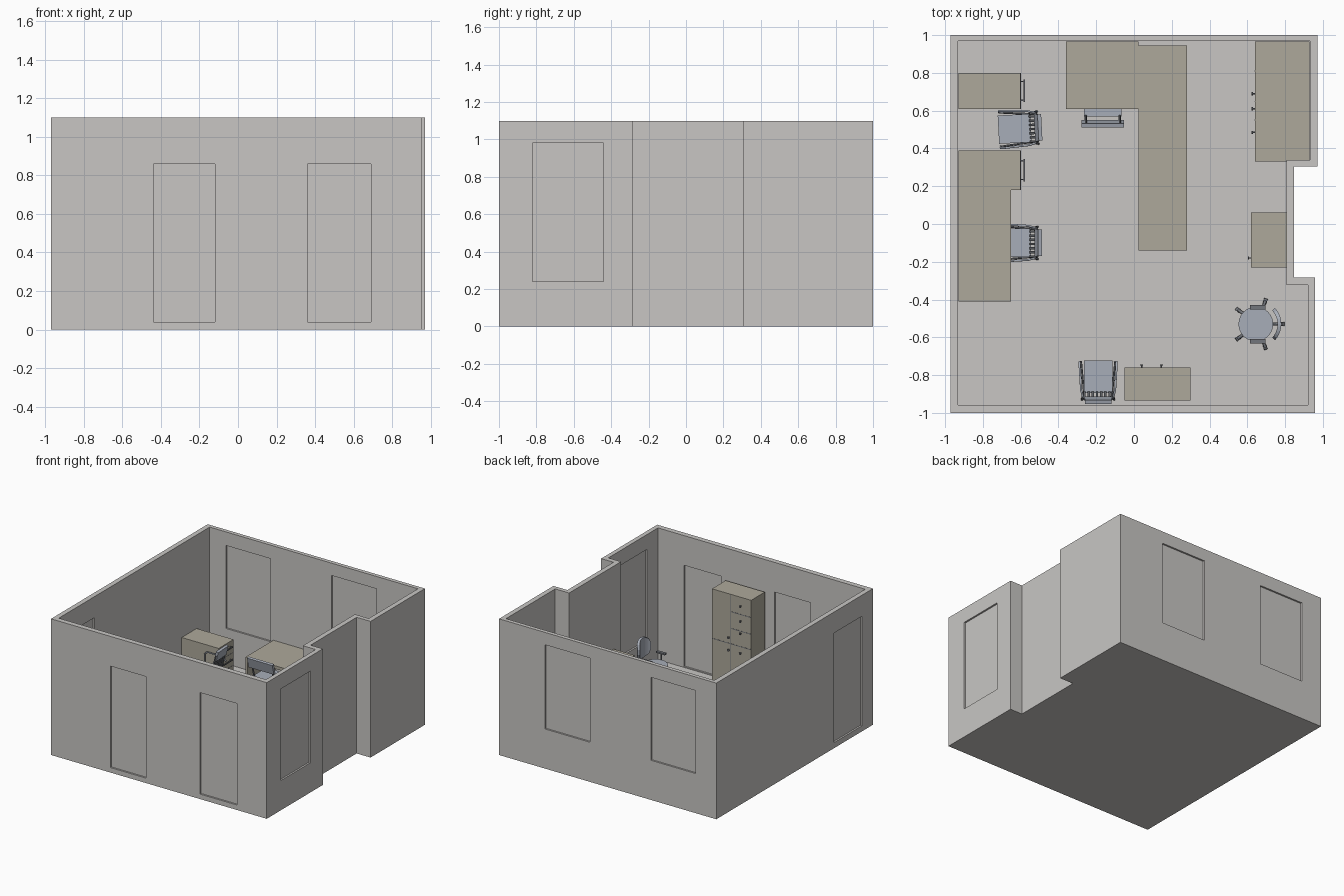
import bpy, bmesh
from math import radians, cos, sin, pi
from mathutils import Matrix, Vector

cube = bpy.data.objects.get("Cube")
if cube:
    bpy.data.objects.remove(cube, do_unlink=True)


def material(name, rgb):
    m = bpy.data.materials.new(name)
    m.use_nodes = True
    m.diffuse_color = (*rgb, 1)
    m.node_tree.nodes["Principled BSDF"].inputs["Base Color"].default_value = (*rgb, 1)
    return m


PLASTER = material("warm grey plaster", (0.58, 0.565, 0.55))
WOOD = material("olive wood", (0.42, 0.395, 0.325))
FABRIC = material("blue grey fabric", (0.39, 0.42, 0.48))
METAL = material("dark metal", (0.17, 0.18, 0.2))


def add(name, bm, mat, M=Matrix()):
    bmesh.ops.recalc_face_normals(bm, faces=bm.faces)
    mesh = bpy.data.meshes.new(name)
    bm.to_mesh(mesh)
    bm.free()
    mesh.materials.append(mat)
    ob = bpy.data.objects.new(name, mesh)
    ob.matrix_world = M
    bpy.context.collection.objects.link(ob)
    return ob


def box_into(bm, lo, hi):
    lo, hi = Vector(lo), Vector(hi)
    T = Matrix.Translation((lo + hi) / 2) @ Matrix.Diagonal((*(hi - lo), 1))
    bmesh.ops.create_cube(bm, size=1, matrix=T)


def boxes(name, pairs, mat, M=Matrix()):
    bm = bmesh.new()
    for lo, hi in pairs:
        box_into(bm, lo, hi)
    return add(name, bm, mat, M)


def tube(name, points, radius, mat, M=Matrix()):
    cu = bpy.data.curves.new(name, "CURVE")
    cu.dimensions = "3D"
    cu.bevel_depth = radius
    cu.bevel_resolution = 1
    cu.use_fill_caps = True
    sp = cu.splines.new("POLY")
    sp.points.add(len(points) - 1)
    for p, co in zip(sp.points, points):
        p.co = (*co, 1)
    cu.materials.append(mat)
    ob = bpy.data.objects.new(name, cu)
    ob.matrix_world = M
    bpy.context.collection.objects.link(ob)


# Room shell: floor slab and walls around a notched plan
TOP, FLOOR = 1.1, 0.035
OUTER = [(-.971, -1), (.957, -1), (.957, -.284), (.847, -.284),
         (.847, .305), (.971, .305), (.971, 1), (-.971, 1)]
INNER = [(-.931, -.958), (.921, -.958), (.921, -.324), (.807, -.324),
         (.807, .34), (.931, .34), (.931, .968), (-.931, .968)]
bm = bmesh.new()
rings = [[bm.verts.new((*p, z)) for p in plan]
         for plan, z in ((OUTER, 0), (OUTER, TOP), (INNER, TOP), (INNER, FLOOR))]
for a, b in zip(rings, rings[1:]):
    for i in range(len(a)):
        j = (i + 1) % len(a)
        bm.faces.new((a[i], a[j], b[j], b[i]))
bm.faces.new(rings[0])
bm.faces.new(rings[-1])
room = add("room_shell", bm, PLASTER)

# Doors and windows recessed on both sides of their wall
recesses = []


def opening(axis, outer, inner, a, b, z0, z1, depth=0.014):
    s = 1 if outer > inner else -1
    for start, end in ((outer - s * depth, outer + s * .02), (inner - s * .02, inner + s * depth)):
        n0, n1 = sorted((start, end))
        if axis == "x":
            recesses.append(((n0, a, z0), (n1, b, z1)))
        else:
            recesses.append(((a, n0, z0), (b, n1, z1)))


opening("y", -1, -.958, -.44, -.12, .04, .86)
opening("y", -1, -.958, .36, .69, .04, .86)
opening("y", 1, .968, .157, .561, .32, 1.0)
opening("y", 1, .968, -.786, -.386, .32, .99)
opening("x", .957, .921, -.82, -.44, .24, .98)
opening("x", -.971, -.931, -.86, -.5, .045, .93)
cutter = boxes("recess_cutter", recesses, PLASTER)
cutter.hide_render = True
mod = room.modifiers.new("recesses", "BOOLEAN")
mod.operation, mod.solver, mod.object = "DIFFERENCE", "EXACT", cutter
bpy.context.view_layer.update()
room.data = bpy.data.meshes.new_from_object(room.evaluated_get(bpy.context.evaluated_depsgraph_get()))
room.modifiers.clear()
bpy.data.objects.remove(cutter, do_unlink=True)


def knob(name, pos, direction):
    d = Vector(direction)
    bm = bmesh.new()
    for radius, reach, offset in ((.004, .012, .006), (.009, .006, .014)):
        M = Matrix.Translation(Vector(pos) + d * offset) @ d.to_track_quat("Z", "Y").to_matrix().to_4x4()
        bmesh.ops.create_cone(bm, cap_ends=True, segments=10, radius1=radius, radius2=radius,
                              depth=reach, matrix=M)
    add(name, bm, METAL)


def drawers(name, x0, x1, y0, y1, top):
    # Drawer pedestal facing +x with bar handles
    boxes(name, [((x0, y0, FLOOR), (x1, y1, top))], WOOD)
    step = (top - FLOOR) / 3
    mid = (y0 + y1) / 2
    seams, bars = [], []
    for k in range(3):
        z = FLOOR + step * k
        if k:
            seams.append(((x1 - .002, y0, z - .002), (x1 + .001, y1, z + .002)))
        zc = z + step * .6
        bars.append(((x1 + .016, mid - .06, zc - .004), (x1 + .023, mid + .06, zc + .004)))
        for y in (mid - .05, mid + .05):
            bars.append(((x1, y - .003, zc - .003), (x1 + .018, y + .003, zc + .003)))
    boxes(name + "_seams", seams, METAL)
    boxes(name + "_handles", bars, METAL)


# Left wall: two drawer pedestals and a long desk
drawers("back_drawers", -.93, -.6, .61, .8, .345)
drawers("middle_drawers", -.93, -.6, .18, .39, .33)
boxes("side_desk", [((-.93, -.41, .31), (-.65, .18, .33)),
                    ((-.93, -.41, FLOOR), (-.65, -.39, .31)),
                    ((-.93, -.39, .1), (-.915, .18, .31))], WOOD)

# L-shaped desk against the back wall
boxes("corner_desk", [((-.36, .61, .315), (.025, .965, .34)),
                      ((-.36, .61, FLOOR), (-.34, .965, .315)),
                      ((.005, .61, FLOOR), (.025, .965, .315))], WOOD)
boxes("long_desk", [((.025, -.14, .315), (.28, .945, .34)),
                    ((.025, -.14, FLOOR), (.28, -.12, .315)),
                    ((.025, .925, FLOOR), (.28, .945, .315))], WOOD)

# Sideboard and low cabinet on the right wall
boxes("sideboard", [((.64, .33, FLOOR), (.93, .965, .43))], WOOD)
boxes("sideboard_seams", [((.639, y - .002, FLOOR), (.642, y + .002, .43)) for y in (.55, .65, .81)], METAL)
for y in (.485, .61, .69):
    knob("sideboard_knob", (.64, y, .3), (-1, 0, 0))
boxes("low_cabinet", [((.62, -.23, FLOOR), (.807, .06, .43))], WOOD)
knob("low_cabinet_knob", (.62, -.18, .3), (-1, 0, 0))

# Tall cabinet on the front wall, facing into the room
boxes("tall_cabinet", [((-.05, -.935, FLOOR), (.3, -.76, .85))], WOOD)
seams = [((-.05, .13), z) for z in (.71, .575)] + [((-.05, .3), .45)]
boxes("tall_cabinet_seams",
      [((a, -.762, z - .003), (b, -.759, z + .003)) for (a, b), z in seams]
      + [((.128, -.762, FLOOR), (.132, -.759, .85))], METAL)
for x, z in ((.04, .78), (.04, .66), (.04, .56), (.04, .45 - .05), (.145, .5), (.145, .4)):
    knob("tall_cabinet_knob", (x, -.76, z), (0, 1, 0))


def place(x, y, turn):
    return Matrix.Translation((x, y, FLOOR)) @ Matrix.Rotation(radians(turn), 4, "Z")


def slanted(M, tilt=-14):
    return M @ Matrix.Translation((0, .06, .18)) @ Matrix.Rotation(radians(tilt), 4, "X")


def armchair(x, y, turn):
    M = place(x, y, turn)
    boxes("chair_seat", [((-.075, -.108, .155), (.075, .065, .18))], FABRIC, M)
    B = slanted(M)
    boxes("chair_back", [((-.07, -.006, .12), (.07, .014, .2))], FABRIC, B)
    boxes("chair_slats", [((-.066 + i * .022, -.004, -.01), (-.054 + i * .022, .006, .12))
                          for i in range(7)], METAL, B)
    for s in (-1, 1):
        tube("chair_arm", [(s * .09, -.1, 0), (s * .098, -.1, .24), (s * .098, -.08, .26),
                           (s * .09, .05, .26), (s * .082, .08, .25), (s * .07, .1, .24)],
             .006, FABRIC, M)
        tube("chair_leg", [(s * .085, .1, 0), (s * .075, .06, .17), (s * .07, .1, .34)], .006, METAL, M)
        tube("chair_rail", [(s * .09, -.1, .15), (s * .075, .06, .15)], .005, METAL, M)


armchair(-.61, .505, -87)
armchair(-.61, -.1, -90)
armchair(-.19, -.83, 180)

# Armless chair tucked under the corner desk
M = place(-.165, .63, 180)
boxes("desk_chair_seat", [((-.1, -.11, .17), (.1, .06, .195))], FABRIC, M)
boxes("desk_chair_back", [((-.113, -.006, .1), (.113, .014, .185))], FABRIC, slanted(M))
for s in (-1, 1):
    tube("desk_chair_front_leg", [(s * .09, -.1, 0), (s * .09, -.1, .17)], .007, METAL, M)
    tube("desk_chair_back_leg", [(s * .09, .09, 0), (s * .09, .055, .18), (s * .09, .1, .35)], .007, METAL, M)

# Swivel chair: star base, column, round seat and curved back
M = place(.655, -.53, 0)
for k in range(5):
    a = k * 2 * pi / 5
    c, s = cos(a), sin(a)
    tube("swivel_leg", [(0, 0, .05), (c * .13, s * .13, .025)], .008, METAL, M)
    tube("swivel_caster", [(c * .13 - s * .01, s * .13 + c * .01, .012),
                           (c * .13 + s * .01, s * .13 - c * .01, .012)], .012, METAL, M)
tube("swivel_column", [(0, 0, .04), (0, 0, .17)], .012, METAL, M)
bm = bmesh.new()
bmesh.ops.create_cone(bm, cap_ends=True, segments=24, radius1=.085, radius2=.092, depth=.03,
                      matrix=Matrix.Translation((-.01, 0, .185)))
add("swivel_seat", bm, FABRIC, M)
bm = bmesh.new()
prev = None
for i in range(13):
    t = i / 6 - 1
    a, rise = t * .75, .06 * (1 - t * t) ** .5
    loop = [bm.verts.new((r * cos(a), r * sin(a), z)) for r, z in
            ((.105, .28 - rise), (.125, .28 - rise), (.125, .32 + rise), (.105, .32 + rise))]
    if prev:
        for j in range(4):
            bm.faces.new((prev[j], prev[j - 1], loop[j - 1], loop[j]))
    else:
        bm.faces.new(loop)
    prev = loop
bm.faces.new(prev)
add("swivel_back", bm, FABRIC, M)
tube("swivel_spine", [(.04, 0, .17), (.11, 0, .18), (.125, 0, .28)], .008, METAL, M)
for s in (-1, 1):
    boxes("swivel_armrest", [((-.04, s * .09 - .012, .25), (.04, s * .09 + .012, .262))], METAL, M)
    tube("swivel_arm_post", [(0, s * .06, .18), (0, s * .09, .19), (0, s * .09, .25)], .006, METAL, M)
